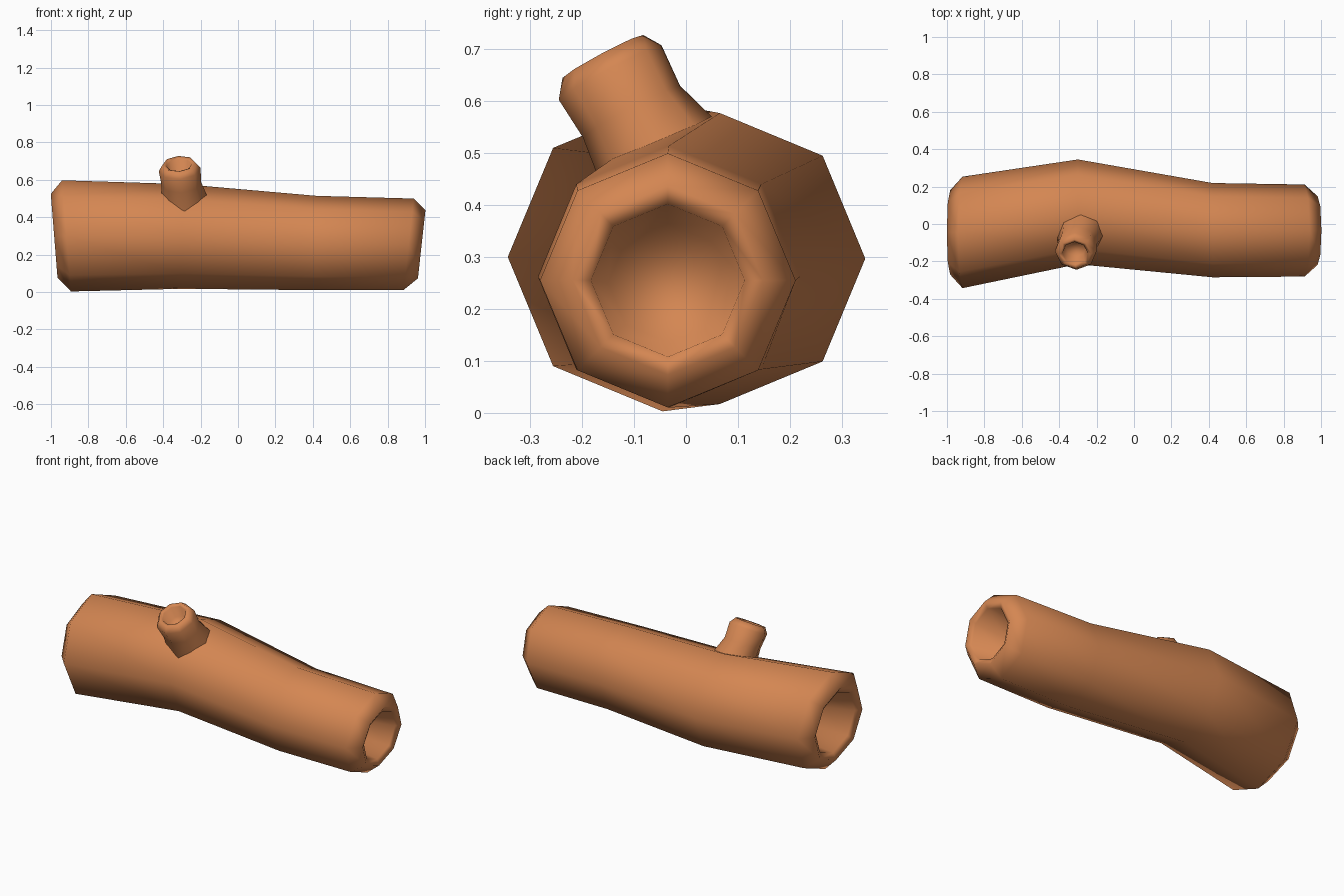
import bpy, bmesh
from mathutils import Vector

if "Cube" in bpy.data.objects:
    bpy.data.objects.remove(bpy.data.objects["Cube"])

SIDES = 8
bark = bpy.data.materials.new("warm brown bark")
bark.diffuse_color = (0.66, 0.24, 0.085, 1)
bark.use_nodes = True
bark.node_tree.nodes["Principled BSDF"].inputs["Base Color"].default_value = bark.diffuse_color


def tube(name, rings, ref, cap_start, cap_end):
    """Skin octagonal rings given as (centre, axis, radius)."""
    from math import cos, sin, tau
    bm = bmesh.new()
    loops = []
    for centre, axis, radius in rings:
        a = Vector(axis).normalized()
        v = Vector(ref)
        v = (v - a * v.dot(a)).normalized()
        u = v.cross(a)
        loops.append([bm.verts.new(Vector(centre) + radius * (u * cos(tau * i / SIDES) + v * sin(tau * i / SIDES)))
                      for i in range(SIDES)])
    for lo, hi in zip(loops, loops[1:]):
        for i in range(SIDES):
            j = (i + 1) % SIDES
            bm.faces.new((lo[i], lo[j], hi[j], hi[i]))
    if cap_start:
        bm.faces.new(loops[0][::-1])
    if cap_end:
        bm.faces.new(loops[-1])
    bmesh.ops.recalc_face_normals(bm, faces=bm.faces[:])
    for f in bm.faces:
        f.smooth = True
    mesh = bpy.data.meshes.new(name)
    bm.to_mesh(mesh)
    bm.free()
    mesh.materials.append(bark)
    obj = bpy.data.objects.new(name, mesh)
    bpy.context.collection.objects.link(obj)
    return obj


# Log: hollow left end, gentle bend, hollow right end
left, right = (1, 0, 0.08), (1, 0, -0.11)
tube("log", [
    ((-0.78, -0.02, 0.30), left, 0.15),
    ((-0.96, -0.045, 0.30), left, 0.185),
    ((-0.983, -0.045, 0.30), left, 0.225),
    ((-0.917, -0.045, 0.30), left, 0.298),
    ((-0.30, 0.065, 0.297), (1, 0, 0), 0.28),
    ((0.42, -0.033, 0.262), (1, 0, 0), 0.252),
    ((0.912, -0.035, 0.255), right, 0.246),
    ((0.982, -0.035, 0.255), right, 0.183),
    ((0.965, -0.035, 0.255), right, 0.148),
    ((0.78, -0.035, 0.25), right, 0.115),
], (0, 0, 1), True, True)

# Branch stub: flared root, hollow tip
lean = (-0.07, -0.47, 0.88)
root = (0, -0.55, 0.83)
tube("branch_stub", [
    ((-0.28, -0.03, 0.45), root, 0.126),
    ((-0.285, -0.055, 0.50), root, 0.126),
    ((-0.303, -0.105, 0.58), lean, 0.106),
    ((-0.312, -0.146, 0.655), lean, 0.112),
    ((-0.316, -0.160, 0.686), lean, 0.088),
    ((-0.315, -0.156, 0.678), lean, 0.068),
    ((-0.310, -0.125, 0.62), lean, 0.055),
], (0, 1, 0), True, True)
